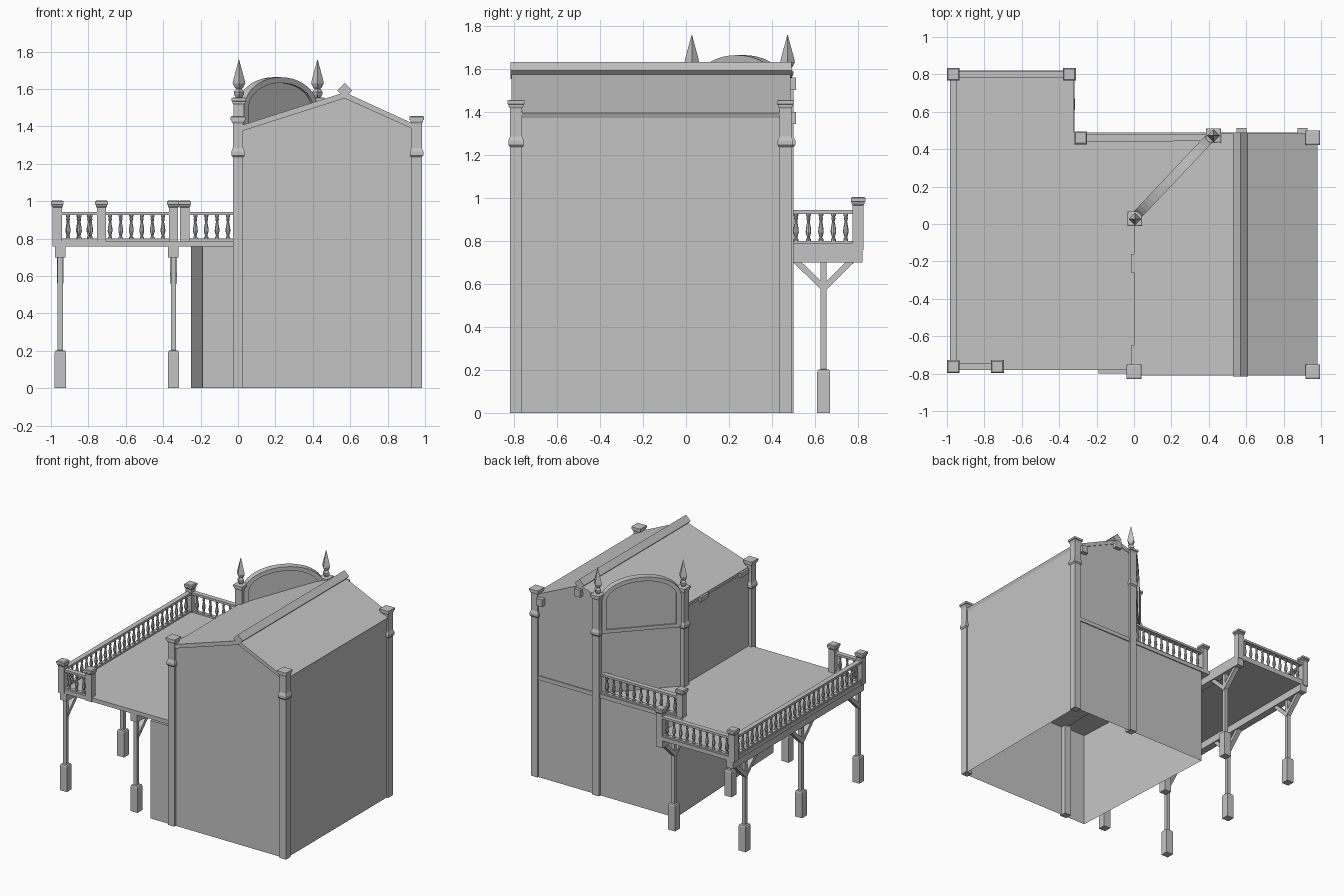
import bpy, bmesh, math
from mathutils import Matrix, Vector

if "Cube" in bpy.data.objects:
    bpy.data.objects.remove(bpy.data.objects["Cube"], do_unlink=True)

grey = bpy.data.materials.new("plain grey")
grey.use_nodes = True
grey.diffuse_color = (0.55, 0.55, 0.55, 1)
grey.node_tree.nodes["Principled BSDF"].inputs["Base Color"].default_value = (0.55, 0.55, 0.55, 1)

AXES = {"xy": lambda a, b, d: (a, b, d),
        "xz": lambda a, b, d: (a, d, b),
        "yz": lambda a, b, d: (d, a, b)}
# Line of the slanted corner wall
CORNER_A, CORNER_B = Vector((0.0, 0.03, 0)), Vector((0.42, 0.475, 0))
ALONG = CORNER_B - CORNER_A


def finish(bm, name):
    bmesh.ops.recalc_face_normals(bm, faces=bm.faces)
    mesh = bpy.data.meshes.new(name)
    bm.to_mesh(mesh)
    bm.free()
    mesh.materials.append(grey)
    obj = bpy.data.objects.new(name, mesh)
    bpy.context.scene.collection.objects.link(obj)
    return obj


def prism(name, pts, d0, d1, plane="xy", matrix=None, chamfer=False, open_bottom=False):
    """Extrude a flat profile from d0 to d1."""
    bm = bmesh.new()
    to3d = AXES[plane]
    low = [bm.verts.new(to3d(a, b, d0)) for a, b in pts]
    top = [bm.verts.new(to3d(a, b, d1)) for a, b in pts]
    if not open_bottom:
        bm.faces.new(low)
    bm.faces.new(top)
    for i in range(len(pts)):
        j = (i + 1) % len(pts)
        bm.faces.new((low[i], low[j], top[j], top[i]))
    if chamfer:
        cut = bmesh.ops.bisect_plane(bm, geom=bm.verts[:] + bm.edges[:] + bm.faces[:],
                                     plane_co=CORNER_A, plane_no=Vector((-ALONG.y, ALONG.x, 0)),
                                     clear_outer=True)
        edges = [e for e in cut["geom_cut"] if isinstance(e, bmesh.types.BMEdge)]
        bmesh.ops.edgeloop_fill(bm, edges=edges)
    if matrix:
        bm.transform(matrix)
    return finish(bm, name)


def box(name, x0, x1, y0, y1, z0, z1, matrix=None):
    return prism(name, [(x0, y0), (x1, y0), (x1, y1), (x0, y1)], z0, z1, matrix=matrix)


def add_stack(bm, x, y, rings, sides=4, turn=math.pi / 4):
    """Stack rings of (radius, z); square stacks take half the side as radius."""
    k = math.sqrt(2) if sides == 4 and turn else 1
    prev = None
    for r, z in rings:
        ring = [bm.verts.new((x + r * k * math.cos(turn + math.tau * i / sides),
                              y + r * k * math.sin(turn + math.tau * i / sides), z))
                for i in range(sides)]
        if prev:
            for i in range(sides):
                j = (i + 1) % sides
                bm.faces.new((prev[i], prev[j], ring[j], ring[i]))
        else:
            bm.faces.new(ring)
        prev = ring
    bm.faces.new(prev)


def stack(name, x, y, rings, **kw):
    bm = bmesh.new()
    add_stack(bm, x, y, rings, **kw)
    return finish(bm, name)


# Ground storey, open underneath, with a slightly skewed left wall
prism("lower_walls", [(-0.19, -0.8), (0.97, -0.8), (0.97, 0.48), (-0.25, 0.48)],
      0, 0.758, open_bottom=True)

# Upper storey with gable, corner cut off
prism("upper_walls", [(0, 0.75), (0.97, 0.75), (0.97, 1.37), (0.57, 1.56), (0, 1.375)],
      -0.8, 0.48, "xz", chamfer=True)

# Roof slopes and ridge
prism("roof_right", [(0.57, 1.55), (0.57, 1.582), (0.98, 1.395), (0.97, 1.37)],
      -0.81, 0.485, "xz")
prism("roof_left", [(0.57, 1.55), (0.57, 1.582), (0.0, 1.4), (0.006, 1.37)],
      -0.81, 0.485, "xz", chamfer=True)
prism("ridge_cap", [(0.53, 1.592), (0.57, 1.552), (0.61, 1.592), (0.57, 1.632)],
      -0.815, 0.49, "xz")
for x, z in ((0.575, 1.53), (0.9, 1.37)):
    box("purlin_end", x - 0.027, x + 0.027, 0.45, 0.512, z - 0.028, z + 0.028)
for y in (-0.21, -0.7):
    box("eave_block", -0.015, 0.03, y - 0.05, y + 0.05, 1.36, 1.395)


# Corner pilasters with a collar and a cap
def pilaster(name, x, y, z0, top):
    w = 0.028
    stack(name, x, y, [(w, z0), (w, 1.235), (0.036, 1.245), (0.036, 1.265), (w, 1.285),
                       (w, top - 0.04), (0.034, top - 0.03), (0.034, top - 0.022),
                       (0.039, top - 0.02), (0.039, top - 0.004), (0.032, top)])


pilaster("front_left_pilaster", 0.0, -0.79, 0, 1.455)
pilaster("front_right_pilaster", 0.955, -0.79, 0, 1.455)
pilaster("back_right_pilaster", 0.955, 0.462, 0, 1.455)

# Slanted corner wall with arched gable
for name, p, z0 in (("inner", CORNER_A, 0.76), ("outer", CORNER_B, 0)):
    pilaster(name + "_arch_pilaster", p.x + 0.005, p.y - 0.003, z0, 1.555)
    stack(name + "_finial", p.x + 0.005, p.y - 0.003,
          [(0.014, 1.55), (0.026, 1.57), (0.028, 1.585), (0.014, 1.6), (0.024, 1.61),
           (0.034, 1.63), (0.03, 1.65), (0.001, 1.757)], turn=0)

half = ALONG.length / 2
mid = (CORNER_A + CORNER_B) / 2
slant = Matrix.Translation(mid) @ Matrix.Rotation(math.atan2(ALONG.y, ALONG.x), 4, "Z")


def arch(width, height, n=20):
    return [(width * math.cos(math.pi * i / n), 1.5 + height * math.sin(math.pi * i / n))
            for i in range(n + 1)]


outer, inner = arch(0.285, 0.163), arch(0.25, 0.132)
prism("arch_panel", [(-half, 0.76), (half, 0.76), (half, 1.5)] + outer + [(-half, 1.5)],
      -0.012, 0.012, "xz", slant)
prism("arch_frame", [(0.285, 1.26)] + outer + [(-0.285, 1.26), (-0.25, 1.26)]
      + inner[::-1] + [(0.25, 1.26)], -0.026, 0.026, "xz", slant)
box("arch_rail", -half, half, -0.022, 0.022, 1.25, 1.278, slant)

# Terrace slab, running on as the floor inside
prism("terrace_deck", [(-0.985, -0.78), (0.95, -0.78), (0.95, 0.488), (-0.32, 0.488),
                       (-0.32, 0.82), (-0.985, 0.82)], 0.757, 0.788)

# Beams and braced columns under the terrace
for x in (-0.95, -0.345):
    box("deck_beam", x - 0.028, x + 0.028, -0.78, 0.82, 0.7, 0.757)
    for y in (-0.75, -0.05, 0.64):
        stack("deck_column", x, y, [(0.03, 0), (0.03, 0.19), (0.026, 0.2), (0.014, 0.203),
                                    (0.014, 0.7)])
        for s in (-1, 1):
            if y + s * 0.15 > -0.8:
                prism("column_brace", [(y, 0.56), (y + s * 0.145, 0.703),
                                       (y + s * 0.105, 0.703), (y, 0.6)],
                      x - 0.018, x + 0.018, "yz")


# Railing posts
def rail_post(x, y):
    stack("railing_post", x, y, [(0.025, 0.757), (0.025, 0.965), (0.03, 0.972), (0.03, 0.98),
                                 (0.034, 0.983), (0.034, 0.998), (0.028, 1.003)])


CORNERS = {"front_end": (-0.73, -0.762), "front": (-0.966, -0.762), "back": (-0.966, 0.8),
           "back_end": (-0.345, 0.8), "wall_end": (-0.285, 0.46)}
for x, y in CORNERS.values():
    rail_post(x, y)

BALUSTER = [(0.011, 0.795), (0.011, 0.808), (0.006, 0.814), (0.013, 0.84), (0.012, 0.855),
            (0.006, 0.89), (0.01, 0.905), (0.007, 0.912), (0.011, 0.918), (0.011, 0.93)]


# Railings: top rail, bottom rail and turned balusters
def railing(name, a, b):
    a, b = Vector(a), Vector(b)
    run = b - a
    place = (Matrix.Translation((a.x, a.y, 0))
             @ Matrix.Rotation(math.atan2(run.y, run.x), 4, "Z"))
    box(name + "_top_rail", 0, run.length, -0.019, 0.019, 0.925, 0.942, place)
    box(name + "_bottom_rail", 0, run.length, -0.015, 0.015, 0.785, 0.8, place)
    bm = bmesh.new()
    clear = run.length - 0.056
    count = max(1, round(clear / 0.057))
    for i in range(count):
        p = a + run.normalized() * (0.028 + clear * (i + 0.5) / count)
        add_stack(bm, p.x, p.y, BALUSTER, sides=8)
    finish(bm, name + "_balusters")


railing("front_railing", CORNERS["front_end"], CORNERS["front"])
railing("side_railing", CORNERS["front"], CORNERS["back"])
railing("back_railing", CORNERS["back"], CORNERS["back_end"])
railing("wall_railing", CORNERS["wall_end"], (0.41, 0.462))
